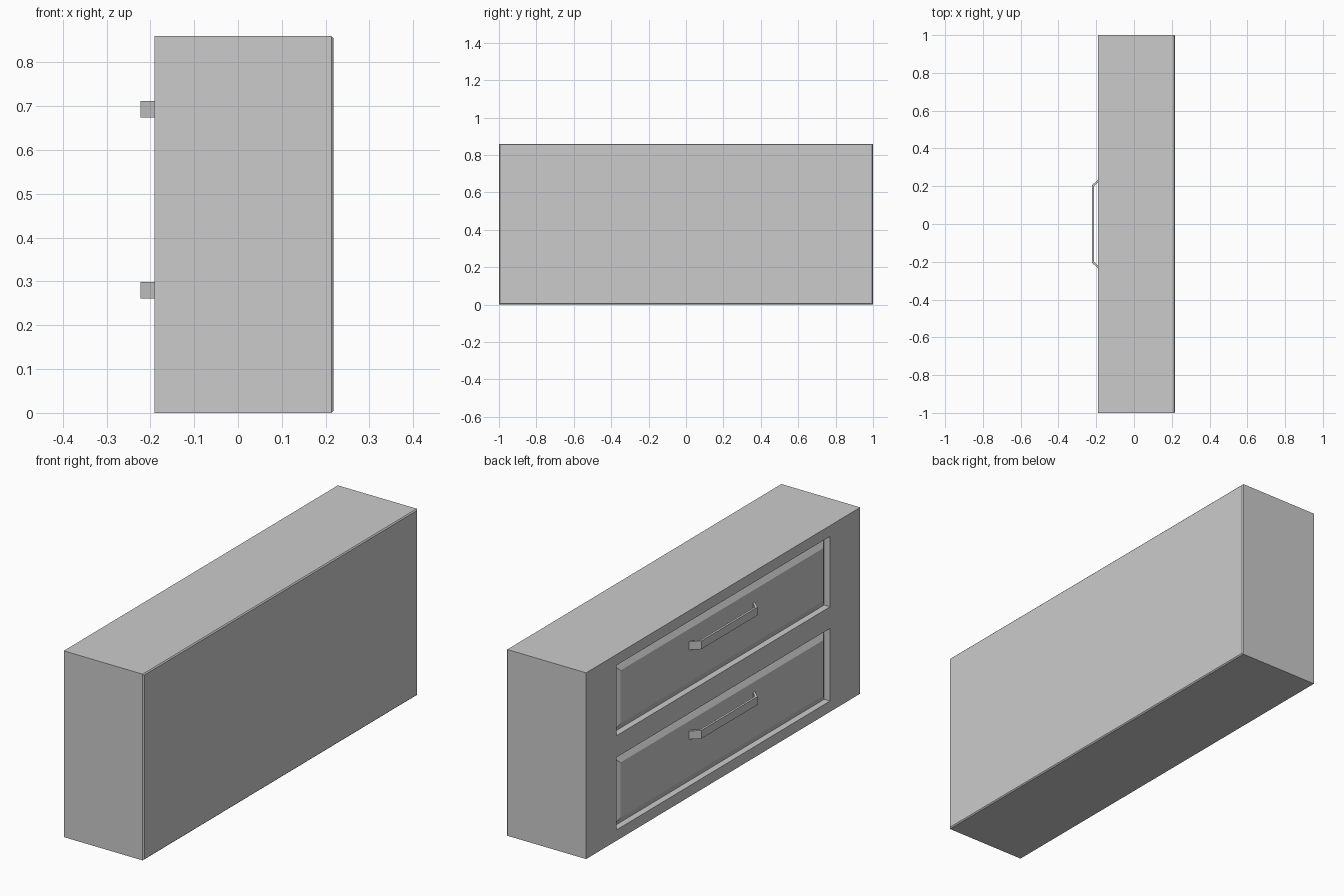
import bpy, bmesh

if "Cube" in bpy.data.objects:
    bpy.data.objects.remove(bpy.data.objects["Cube"])

FRONT = -0.19          # x of the drawer face
DRAWERS = [(0.05, 0.385, 0.28), (0.485, 0.81, 0.693)]   # bottom, top, handle height


def finish(name, bm):
    bmesh.ops.recalc_face_normals(bm, faces=bm.faces)
    me = bpy.data.meshes.new(name)
    bm.to_mesh(me)
    bm.free()
    ob = bpy.data.objects.new(name, me)
    bpy.context.collection.objects.link(ob)
    return ob


def ring(bm, x, y, z0, z1):
    return [bm.verts.new((x, a, b)) for a, b in ((-y, z0), (y, z0), (y, z1), (-y, z1))]


def loft(name, sections):
    """Closed solid through rectangular sections (x, half width, z0, z1)."""
    bm = bmesh.new()
    rings = [ring(bm, *s) for s in sections]
    for a, b in zip(rings, rings[1:]):
        for i in range(4):
            j = (i + 1) % 4
            bm.faces.new((a[i], a[j], b[j], b[i]))
    bm.faces.new(rings[0])
    bm.faces.new(rings[-1])
    return finish(name, bm)


# Carcass with slightly softened back edges
body = loft("cabinet_body", [(FRONT, 1.0, 0, 0.86), (0.213, 1.0, 0, 0.86),
                             (0.218, 0.995, 0.005, 0.855)])

for n, (z0, z1, hz) in zip(("lower", "upper"), DRAWERS):
    # Recess around the drawer
    cutter = loft(n + "_recess_cutter", [(FRONT - 0.05, 0.78, z0, z1),
                                         (FRONT + 0.03, 0.78, z0, z1)])
    cutter.hide_render = True
    cutter.hide_set(True)
    mod = body.modifiers.new(n + "_recess", 'BOOLEAN')
    mod.object = cutter
    mod.solver = 'EXACT'

    # Raised drawer panel with chamfered rim
    d = 0.04
    loft(n + "_drawer_panel", [(FRONT + 0.035, 0.775, z0 + 0.005, z1 - 0.005),
                               (FRONT + 0.028, 0.775, z0 + 0.005, z1 - 0.005),
                               (FRONT + 0.006, 0.78 - d, z0 + d, z1 - d)])

    # Bent bar handle: constant-height strip following a trapezoid path
    outer = [(FRONT + 0.008, 0.242), (-0.222, 0.205), (-0.222, -0.205), (FRONT + 0.008, -0.242)]
    inner = [(FRONT + 0.008, -0.228), (-0.212, -0.199), (-0.212, 0.199), (FRONT + 0.008, 0.228)]
    bm = bmesh.new()
    face = bm.faces.new([bm.verts.new((x, y, hz - 0.019)) for x, y in outer + inner])
    ext = bmesh.ops.extrude_face_region(bm, geom=[face])
    bmesh.ops.translate(bm, vec=(0, 0, 0.038),
                        verts=[v for v in ext["geom"] if isinstance(v, bmesh.types.BMVert)])
    finish(n + "_handle", bm)
